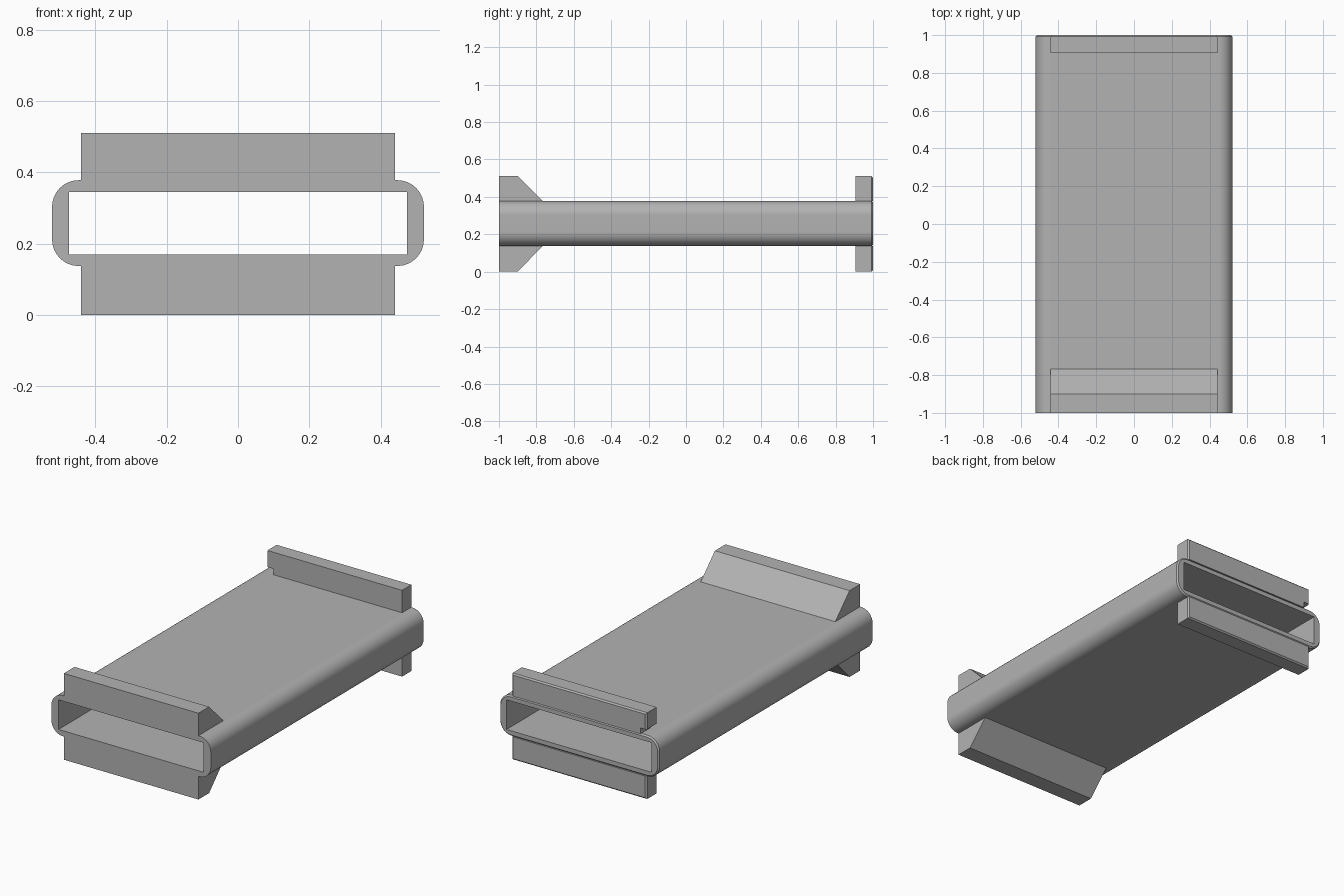
import bpy
import bmesh
from mathutils import Vector

if "Cube" in bpy.data.objects:
    bpy.data.objects.remove(bpy.data.objects["Cube"], do_unlink=True)

grey = bpy.data.materials.new("mid grey")
grey.use_nodes = True
colour = (0.45, 0.45, 0.45, 1)
grey.diffuse_color = colour
grey.node_tree.nodes["Principled BSDF"].inputs["Base Color"].default_value = colour

HALF_W, TOP, BOTTOM = 0.522, 0.378, 0.137   # outer tube
FLANGE_W, HEIGHT = 0.441, 0.511
CHAMFER = 0.008


def finish(bm, name):
    bmesh.ops.recalc_face_normals(bm, faces=bm.faces)
    mesh = bpy.data.meshes.new(name)
    bm.to_mesh(mesh)
    bm.free()
    obj = bpy.data.objects.new(name, mesh)
    mesh.materials.append(grey)
    bpy.context.collection.objects.link(obj)
    return obj


def prism(points, sweep):
    """Extrude a planar outline along a vector."""
    bm = bmesh.new()
    face = bm.faces.new([bm.verts.new(p) for p in points])
    geom = bmesh.ops.extrude_face_region(bm, geom=[face])["geom"]
    moved = [v for v in geom if isinstance(v, bmesh.types.BMVert)]
    bmesh.ops.translate(bm, verts=moved, vec=Vector(sweep))
    bmesh.ops.recalc_face_normals(bm, faces=bm.faces)
    return bm


def box(half_w, low, high, y0, y1):
    outline = [(-half_w, y0, low), (half_w, y0, low),
               (half_w, y0, high), (-half_w, y0, high)]
    return prism(outline, (0, y1 - y0, 0))


def chamfer_back(bm, wanted=lambda edge: True):
    edges = [e for e in bm.edges if all(v.co.y > 0.999 for v in e.verts) and wanted(e)]
    bmesh.ops.bevel(bm, geom=edges, offset=CHAMFER, segments=1,
                    affect='EDGES', profile=0.5)


# Rounded rectangular tube with a sharp-cornered opening
bm = box(HALF_W, BOTTOM, TOP, -1, 1)
long_edges = [e for e in bm.edges
              if abs(e.verts[0].co.y - e.verts[1].co.y) > 1]
bmesh.ops.bevel(bm, geom=long_edges, offset=0.075, segments=8,
                affect='EDGES', profile=0.5)
chamfer_back(bm)
tube = finish(bm, "tube")

cutter = finish(box(0.475, 0.17, 0.345, -1.1, 1.1), "opening_cutter")
cutter.hide_render = True
cutter.hide_set(True)
cut = tube.modifiers.new("opening", 'BOOLEAN')
cut.operation = 'DIFFERENCE'
cut.solver = 'EXACT'
cut.object = cutter

bpy.context.view_layer.objects.active = tube
tube.select_set(True)
bpy.ops.object.modifier_apply(modifier="opening")
bpy.data.objects.remove(cutter, do_unlink=True)
bpy.ops.object.shade_smooth_by_angle(angle=0.5)
weighted = tube.modifiers.new("even_shading", 'WEIGHTED_NORMAL')
weighted.keep_sharp = True

# Front flanges, sloping down to the tube
for name, base, tip in (("upper", TOP, HEIGHT), ("lower", BOTTOM, 0)):
    outline = [(-FLANGE_W, y, z) for y, z in
               ((-1, base), (-1, tip), (-0.9, tip), (-0.767, base))]
    finish(prism(outline, (2 * FLANGE_W, 0, 0)), name + "_front_flange")

# Back flanges, chamfered round the rear rim; the upper one has a corner notch
upper = [(-FLANGE_W, TOP + 0.035), (-FLANGE_W, HEIGHT), (FLANGE_W, HEIGHT),
         (FLANGE_W, TOP), (0.04 - FLANGE_W, TOP), (0.04 - FLANGE_W, TOP + 0.035)]
lower = [(-FLANGE_W, BOTTOM), (FLANGE_W, BOTTOM), (FLANGE_W, 0), (-FLANGE_W, 0)]
for name, outline, tip in (("upper", upper, HEIGHT), ("lower", lower, 0)):
    bm = prism([(x, 0.905, z) for x, z in outline], (0, 0.095, 0))
    chamfer_back(bm, lambda e: any(abs(v.co.z - tip) < 0.001 for v in e.verts))
    finish(bm, name + "_back_flange")
